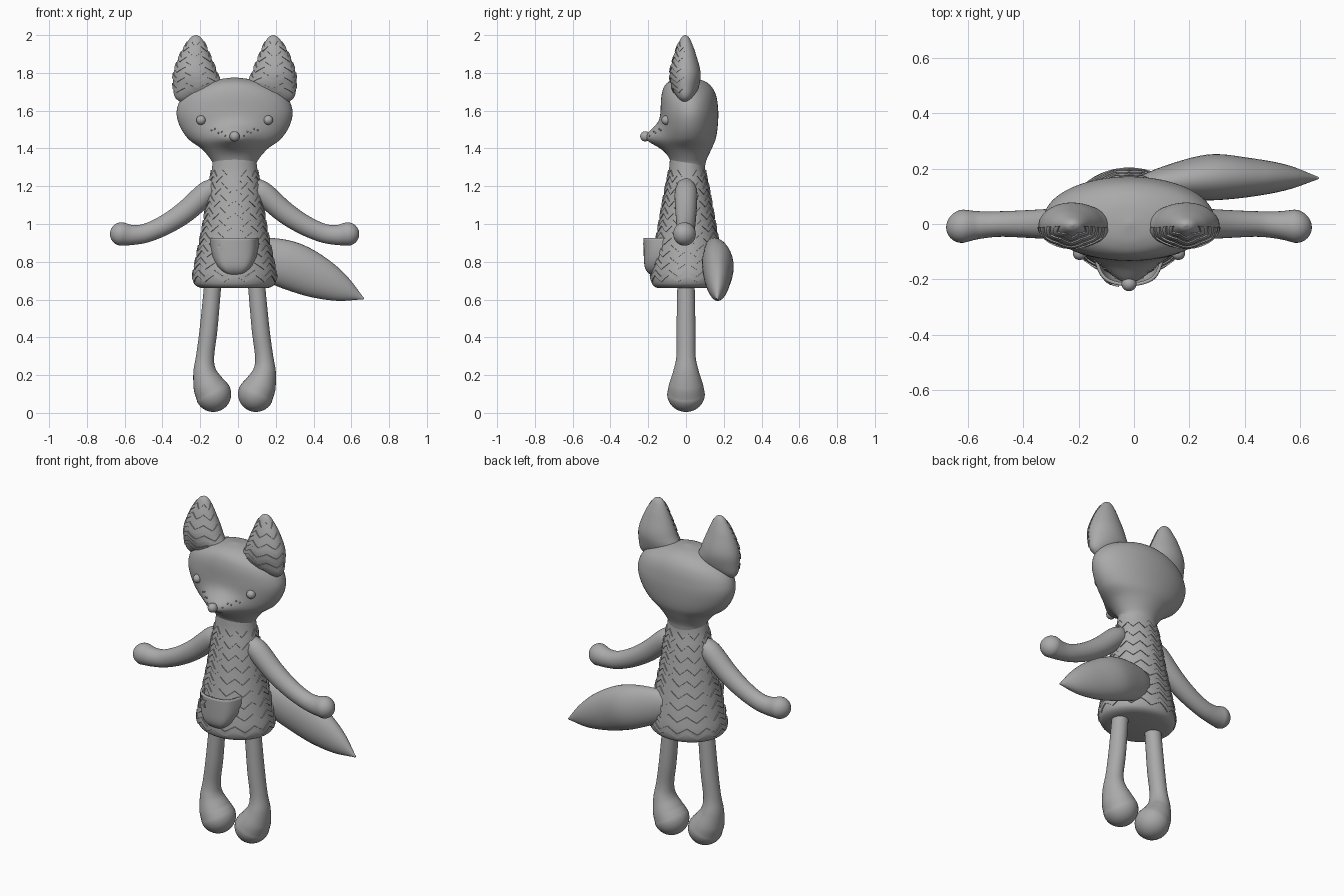
import bpy, bmesh
from math import sin, cos, pi, sqrt, exp, floor
from mathutils import Vector
from mathutils.bvhtree import BVHTree

cube = bpy.data.objects.get("Cube")
if cube:
    bpy.data.objects.remove(cube, do_unlink=True)

X0 = -0.018          # symmetry axis of the doll
GREY = (0.4, 0.4, 0.4, 1)
mat = bpy.data.materials.new("soft_grey")
mat.use_nodes = True
mat.diffuse_color = GREY
mat.node_tree.nodes["Principled BSDF"].inputs["Base Color"].default_value = GREY


def spline(keys, t):
    """Smooth interpolation of key rows (parameter, values...)."""
    t = min(max(t, keys[0][0]), keys[-1][0])
    i = 0
    while i < len(keys) - 2 and t > keys[i + 1][0]:
        i += 1
    a, b = keys[i], keys[i + 1]
    p, q = keys[max(i - 1, 0)], keys[min(i + 2, len(keys) - 1)]
    h = b[0] - a[0]
    s = (t - a[0]) / h
    out = []
    for k in range(1, len(a)):
        ma = (b[k] - p[k]) / (b[0] - p[0]) * h
        mb = (q[k] - a[k]) / (q[0] - a[0]) * h
        out.append(a[k] * (1 + 2 * s) * (1 - s) ** 2 + ma * s * (1 - s) ** 2
                   + b[k] * s * s * (3 - 2 * s) + mb * s * s * (s - 1))
    return out


def finish(name, bm):
    bmesh.ops.recalc_face_normals(bm, faces=bm.faces)
    me = bpy.data.meshes.new(name)
    bm.to_mesh(me)
    bm.free()
    me.materials.append(mat)
    ob = bpy.data.objects.new(name, me)
    bpy.context.collection.objects.link(ob)
    bpy.ops.object.select_all(action='DESELECT')
    ob.select_set(True)
    bpy.context.view_layer.objects.active = ob
    bpy.ops.object.shade_smooth_by_angle(angle=0.7)
    return ob


def skin(bm, rows, closed=True, caps=True):
    """Bridge rows of points with quads."""
    vs = [[bm.verts.new(p) for p in r] for r in rows]
    n = len(vs[0])
    for a, b in zip(vs, vs[1:]):
        for j in range(n if closed else n - 1):
            k = (j + 1) % n
            bm.faces.new((a[j], a[k], b[k], b[j]))
    if caps:
        bm.faces.new(vs[0])
        bm.faces.new(vs[-1])


def eased(a, b, n):
    return [a + (b - a) * (1 - cos(pi * i / n)) / 2 for i in range(n + 1)]


def stack(name, point, z0, z1, n=48, seg=64):
    """Closed form from horizontal rings given by point(angle, z)."""
    bm = bmesh.new()
    skin(bm, [[point(2 * pi * j / seg, z) for j in range(seg)] for z in eased(z0, z1, n)])
    return finish(name, bm)


def limb(name, path, side=1, seg=32, n=40):
    """Tube along path rows (t, x, y, z, in-plane radius, y radius), rounded ends."""
    rings = []
    last = path[-1][0]

    def frame(t):
        x, y, z, r, ry = spline(path, t)
        d = Vector(spline(path, t + .01)[:3]) - Vector(spline(path, t - .01)[:3])
        return Vector((x, y, z)), d.normalized(), r, ry

    def ring(c, d, r, ry):
        u = Vector((d.z, 0, -d.x)).normalized()
        pts = []
        for j in range(seg):
            a = 2 * pi * j / seg
            p = c + u * r * cos(a) + Vector((0, ry * sin(a), 0))
            pts.append((X0 + side * p.x, p.y, p.z))
        rings.append(pts)

    caps = [sin(pi / 2 * k / 9) for k in range(1, 9)] + [.998]
    c, d, r, ry = frame(0)
    for s in reversed(caps):
        ring(c - d * r * s, d, r * sqrt(1 - s * s), ry * sqrt(1 - s * s))
    for i in range(n + 1):
        ring(*frame(last * i / n))
    c, d, r, ry = frame(last)
    for s in caps:
        ring(c + d * r * s, d, r * sqrt(1 - s * s), ry * sqrt(1 - s * s))
    bm = bmesh.new()
    skin(bm, rings)
    return finish(name, bm)


def ball(name, loc, r):
    bm = bmesh.new()
    bmesh.ops.create_uvsphere(bm, u_segments=20, v_segments=12, radius=r)
    bmesh.ops.translate(bm, verts=bm.verts, vec=loc)
    return finish(name, bm)


def zigzags(name, point, heights, a0, a1, teeth, amp, wide, lift=.005):
    """Thin raised zigzag bands following a surface point(angle, z, lift)."""
    bm = bmesh.new()
    n = teeth * 8
    for z in heights:
        rows = []
        for i in range(n + 1):
            f = i / 8
            zz = z + amp * (4 * abs(f - floor(f) - .5) - 1)
            a = a0 + (a1 - a0) * i / n
            lo, hi = zz - wide / 2, zz + wide / 2
            rows.append([point(a, lo, -.002), point(a, lo, lift),
                         point(a, hi, lift), point(a, hi, -.002)])
        skin(bm, rows, closed=False, caps=False)
    return finish(name, bm)


# Body: bell shape, rows of (z, half width, half depth)
BODY = [(.66, .17, .15), (.665, .19, .167), (.68, .212, .184), (.72, .222, .193), (.8, .208, .185),
        (1.0, .167, .15), (1.2, .137, .114), (1.28, .122, .097), (1.36, .112, .09)]


def body_point(a, z, lift=0):
    w, d = spline(BODY, z)
    return Vector((X0 + (w + lift) * cos(a), .006 + (d + lift) * sin(a), z))


stack("body", body_point, .66, 1.36)
zigzags("body_zigzags", body_point, [.725 + .066 * i for i in range(9)], 0, 2 * pi, 12, .017, .03)

# Head: rows of (z, half width, y centre, half depth), with a snout drawn forward
HEAD = [(1.3, .108, .012, .088), (1.335, .122, .012, .095), (1.395, .172, .012, .122),
        (1.45, .245, .015, .142), (1.53, .295, .018, .151), (1.61, .305, .018, .152),
        (1.69, .262, .014, .142), (1.74, .175, .008, .115), (1.765, .09, .004, .07),
        (1.776, .008, .0, .008)]


def head_point(a, z):
    w, yc, d = spline(HEAD, z)
    x, y = w * cos(a), yc + d * sin(a)
    sz = .065 if z > 1.455 else .05
    pull = .085 * exp(-(x / .11) ** 2 - ((z - 1.455) / sz) ** 2) * max(0, -sin(a)) ** .5
    return Vector((X0 + x, y - pull, z))


head = stack("head", head_point, 1.3, 1.776, n=64, seg=96)
bm = bmesh.new()
bm.from_mesh(head.data)
head_tree = BVHTree.FromBMesh(bm)
bm.free()


def on_face(x, z, out=0):
    hit = head_tree.ray_cast(Vector((X0 + x, -1, z)), Vector((0, 1, 0)))[0]
    return hit - Vector((0, out, 0))


# Face details
ball("nose", on_face(0, 1.464, .004), .027)
for side, label in ((1, "left"), (-1, "right")):
    ball(label + "_eye", on_face(side * .178, 1.55), .025)
    for i in range(5):
        ball(f"{label}_whisker_dot_{i + 1}",
             on_face(side * (.05 + .018 * i), 1.468 + .007 * i + .014 * (i % 2)), .0045)

# Ears: rows of (z, x centre, half width, half depth)
EAR = [(1.64, .265, .015, .01), (1.67, .25, .065, .04), (1.72, .2, .125, .07), (1.8, .208, .115, .081),
       (1.9, .21, .077, .056), (1.96, .206, .046, .034), (1.99, .205, .024, .018), (2.0, .205, .004, .003)]
for side, label in ((1, "left"), (-1, "right")):
    def ear_point(a, z, lift=0):
        c, w, d = spline(EAR, z)
        return Vector((X0 + side * (c + (w + lift) * cos(a)), -.004 + (d + lift) * sin(a), z))
    stack(label + "_ear", ear_point, 1.64, 2.0, n=40, seg=48)
    zigzags(label + "_ear_zigzags", ear_point, [1.72 + .055 * i for i in range(5)],
            -pi * .97, -pi * .03, 3, .014, .026)

# Arms and legs: rows of (t, x, y, z, radius, y radius)
ARM = [(0, .11, 0, 1.195, .05, .05), (1, .155, 0, 1.16, .06, .06), (2, .26, 0, 1.066, .058, .056),
       (3, .365, 0, .997, .053, .05), (4, .465, 0, .953, .05, .046), (5, .54, -.004, .942, .053, .05),
       (6, .598, -.008, .947, .062, .06)]
LEG = [(0, .112, 0, .72, .045, .045), (1, .137, 0, .45, .047, .05), (2, .156, 0, .3, .048, .051),
       (3, .158, 0, .22, .061, .068), (4, .138, 0, .15, .083, .09), (5, .113, 0, .1, .095, .1)]
for side, label in ((1, "left"), (-1, "right")):
    limb(label + "_arm", ARM, side)
    limb(label + "_leg", LEG, side)

# Tail: swells in the middle and comes to a point on the left
TAIL = [(0, .02, .125, .835, .07, .04), (1, .13, .15, .825, .105, .06), (2, .288, .168, .782, .127, .083),
        (3, .438, .168, .718, .112, .07), (4, .568, .168, .657, .07, .045), (5, .678, .166, .607, .007, .006)]
limb("tail", TAIL, n=60)

# Pocket: rounded patch standing off the front of the body, open at the top
PZ, PH = .925, .19


def front_y(x, z):
    w, d = spline(BODY, z)
    return .006 - d * sqrt(max(0, 1 - (x / w) ** 2))


def pocket_y(x, z):
    v = (PZ - z) / PH
    w = .122 * sqrt(max(1e-4, 1 - v ** 2.5))
    u = min(1, abs(x) / w)
    return front_y(x, z) - (.065 - .035 * v) * (1 - u ** 8) * (1 - v ** 10) + .004


bm = bmesh.new()
rows = []
for i in range(25):
    v = sin(pi / 2 * i / 24)
    z = PZ - PH * v
    w = .122 * sqrt(max(1e-4, 1 - v ** 2.5))
    xs = [w * sin(pi / 2 * (j / 16 - 1)) for j in range(33)]
    rows.append([(X0 + x, pocket_y(x, z), z) for x in xs])
skin(bm, rows, closed=False, caps=False)
pocket = finish("pocket", bm)
mod = pocket.modifiers.new("thickness", 'SOLIDIFY')
mod.thickness = .012
mod.offset = 0

# Star patch: thin plate on the pocket
bm = bmesh.new()
rim = []
for k in range(10):
    r = .038 if k % 2 == 0 else .018
    a = pi * k / 5 + pi / 2 + .15
    rim.append((-.07 + r * cos(a), .88 + r * sin(a)))
layers = [[bm.verts.new((X0 + x, pocket_y(x, z) - out, z)) for x, z in rim] for out in (.004, .012)]
mid = bm.verts.new((X0 - .07, pocket_y(-.07, .88) - .013, .88))
for k in range(10):
    m = (k + 1) % 10
    bm.faces.new((layers[0][k], layers[0][m], layers[1][m], layers[1][k]))
    bm.faces.new((layers[1][k], layers[1][m], mid))
finish("pocket_star", bm)
